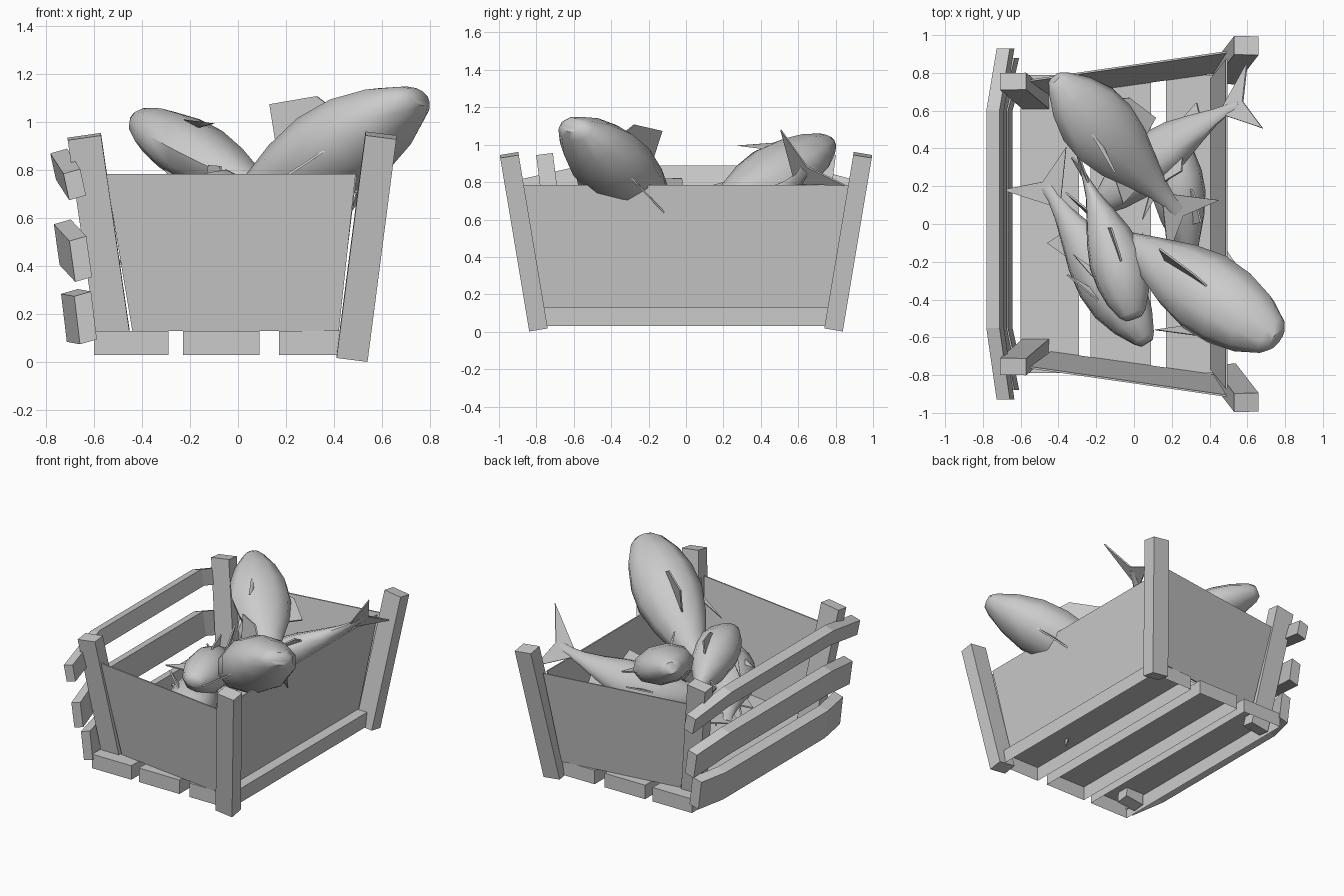
import bpy, bmesh, math
from mathutils import Vector as V

if "Cube" in bpy.data.objects:
    bpy.data.objects.remove(bpy.data.objects["Cube"])

grey = bpy.data.materials.new("light grey")
grey.diffuse_color = (0.6, 0.6, 0.6, 1)
grey.use_nodes = True
grey.node_tree.nodes["Principled BSDF"].inputs["Base Color"].default_value = grey.diffuse_color


def finish(name, bm, smooth=False, open_bottom=False):
    bmesh.ops.recalc_face_normals(bm, faces=bm.faces)
    if open_bottom:
        bm.normal_update()
        bmesh.ops.delete(bm, geom=[f for f in bm.faces if f.normal.z < -0.9], context='FACES')
    mesh = bpy.data.meshes.new(name)
    bm.to_mesh(mesh)
    bm.free()
    mesh.materials.append(grey)
    ob = bpy.data.objects.new(name, mesh)
    bpy.context.collection.objects.link(ob)
    if smooth:
        bpy.ops.object.select_all(action='DESELECT')
        ob.select_set(True)
        bpy.context.view_layer.objects.active = ob
        bpy.ops.object.shade_smooth_by_angle(angle=math.radians(50))
    return ob


def loft(bm, rings):
    """Closed skin through rings of points."""
    vs = [[bm.verts.new(p) for p in r] for r in rings]
    n = len(vs[0])
    for a, b in zip(vs, vs[1:]):
        for i in range(n):
            bm.faces.new((a[i], a[(i + 1) % n], b[(i + 1) % n], b[i]))
    bm.faces.new(vs[0])
    bm.faces.new(vs[-1])


def plate(bm, pts, offset):
    pts = [V(p) for p in pts]
    loft(bm, [[p - offset / 2 for p in pts], [p + offset / 2 for p in pts]])


def beam(name, p0, p1, wx, wy, open_bottom=False):
    """Square-ended beam between two points."""
    p0, p1 = V(p0), V(p1)
    d = (p1 - p0).normalized()
    ex = (V((1, 0, 0)) - d * d.x).normalized()
    ey = d.cross(ex)
    bm = bmesh.new()
    loft(bm, [[p + ex * sx * wx / 2 + ey * sy * wy / 2
               for sx, sy in ((-1, -1), (1, -1), (1, 1), (-1, 1))] for p in (p0, p1)])
    finish(name, bm, open_bottom=open_bottom)


# Floor slats, hollow underneath
for i, (x0, x1) in enumerate([(-0.6, -0.29), (-0.23, 0.09), (0.17, 0.49)]):
    beam(f"floor_slat_{i + 1}", ((x0 + x1) / 2, -0.79, 0.08),
         ((x0 + x1) / 2, 0.79, 0.08), x1 - x0, 0.1, True)

# Leaning posts and end panels, front and back
for side, s in (("front", -1), ("back", 1)):
    beam(f"{side}_right_post", (0.475, s * 0.79, 0.018), (0.595, s * 0.945, 0.945), 0.13, 0.1)
    beam(f"{side}_left_post", (-0.51, s * 0.645, 0.045), (-0.64, s * 0.755, 0.94), 0.14, 0.09)
    bm = bmesh.new()
    plate(bm, [(-0.44, s * 0.68, 0.13), (0.42, s * 0.80, 0.13),
               (0.49, s * 0.91, 0.785), (-0.55, s * 0.76, 0.785)], V((0, 0.01, 0)))
    finish(f"{side}_panel", bm)

# Right wall
bm = bmesh.new()
plate(bm, [(0.41, -0.77, 0.13), (0.41, 0.77, 0.13),
           (0.49, 0.87, 0.785), (0.49, -0.87, 0.785)], V((0.01, 0, 0)))
finish("right_wall", bm)

# Bowed planks on the left: end x, middle x, end z, middle z, height, half length
for name, xe, xm, ze, zm, h, yl in (
        ("upper_plank", -0.68, -0.735, 0.74, 0.825, 0.11, 0.93),
        ("middle_plank", -0.655, -0.72, 0.43, 0.50, 0.17, 0.88),
        ("lower_plank", -0.635, -0.69, 0.185, 0.195, 0.2, 0.8)):
    bm = bmesh.new()
    rings = []
    for x, y, z in ((xe, -yl, ze), (xm, -0.55, zm), (xm, 0.6, zm), (xe, yl, ze)):
        rings.append([V((x + a * 0.035 - b * 0.012, y, z + b * h / 2 + a * 0.01))
                      for a, b in ((-1, -1), (1, -1), (1, 1), (-1, 1))])
    loft(bm, rings)
    finish(name, bm)

# Fish body: position along length, relative depth, relative width
BODY = [(0, 0.22, 0.3), (0.03, 0.38, 0.5), (0.13, 0.72, 0.8), (0.25, 0.96, 0.97),
        (0.38, 1.0, 1.0), (0.52, 0.85, 0.82), (0.66, 0.56, 0.52), (0.78, 0.32, 0.25),
        (0.87, 0.2, 0.13), (0.94, 0.2, 0.06)]


def fish(name, nose, tail, up, h, w, bend=(0, 0, 0), dorsal=0.8, span=0.21):
    nose, tail, bend = V(nose), V(tail), V(bend)
    axis = tail - nose
    a = axis.normalized()
    u = V(up)
    u = (u - a * u.dot(a)).normalized()
    s = a.cross(u)

    def at(t, du=0, ds=0):
        return nose + axis * t + bend * 4 * t * (1 - t) + u * du + s * ds

    bm = bmesh.new()
    n = 10
    loft(bm, [[at(t, h * rh * math.cos(2 * math.pi * k / n),
                  w * rw * math.sin(2 * math.pi * k / n))
               for k in range(n)] for t, rh, rw in BODY])
    th = s * 0.01
    # forked tail
    plate(bm, [at(0.85, 0.035), at(1.05, span), at(0.97), at(1.05, -span), at(0.85, -0.035)], th)
    # back fin and belly fin
    plate(bm, [at(0.3, 0.8 * h), at(0.35, h * (1 + 0.4 * dorsal)),
               at(0.52, h * (1 + 0.9 * dorsal)), at(0.55, 0.65 * h)], th)
    plate(bm, [at(0.56, -0.6 * h), at(0.7, -0.95 * h), at(0.7, -0.35 * h)], th)
    # side fins
    for d in (-1, 1):
        plate(bm, [at(0.27, -0.35 * h, d * w * 0.8), at(0.38, -0.4 * h, d * w * 0.85),
                   at(0.5, -0.7 * h, d * w * 1.3)], u * 0.01)
    finish(name, bm, True)


fish("front_right_fish", (0.755, -0.61, 1.105), (-0.25, 0.05, 0.47), (0, 0.2, 1), 0.19, 0.225,
     dorsal=0.9)
fish("back_left_fish", (-0.42, 0.77, 1.01), (0.28, 0.02, 0.62), (0.72, 0.68, -0.2), 0.2, 0.13,
     dorsal=0.3, span=0.2)
fish("centre_fish", (0.0, -0.50, 0.70), (-0.30, 0.34, 0.55), (0.15, 0, 1), 0.15, 0.15,
     bend=(0.02, 0, 0.0), dorsal=0.4, span=0.14)
fish("back_right_fish", (-0.2, 0.08, 0.45), (0.60, 0.66, 0.9), (-0.1, -0.44, 0.17), 0.16, 0.12,
     bend=(0, 0.05, -0.04), dorsal=0.3, span=0.23)
fish("lower_left_fish", (0.07, -0.63, 0.48), (-0.50, 0.25, 0.42), (0.7, 0.45, 0.2), 0.17, 0.14,
     dorsal=0.4)
fish("lower_right_fish", (0.19, 0.48, 0.42), (0.32, -0.38, 0.25), (0.35, 0.1, 0.8), 0.16, 0.14,
     dorsal=0.4, span=0.17)
